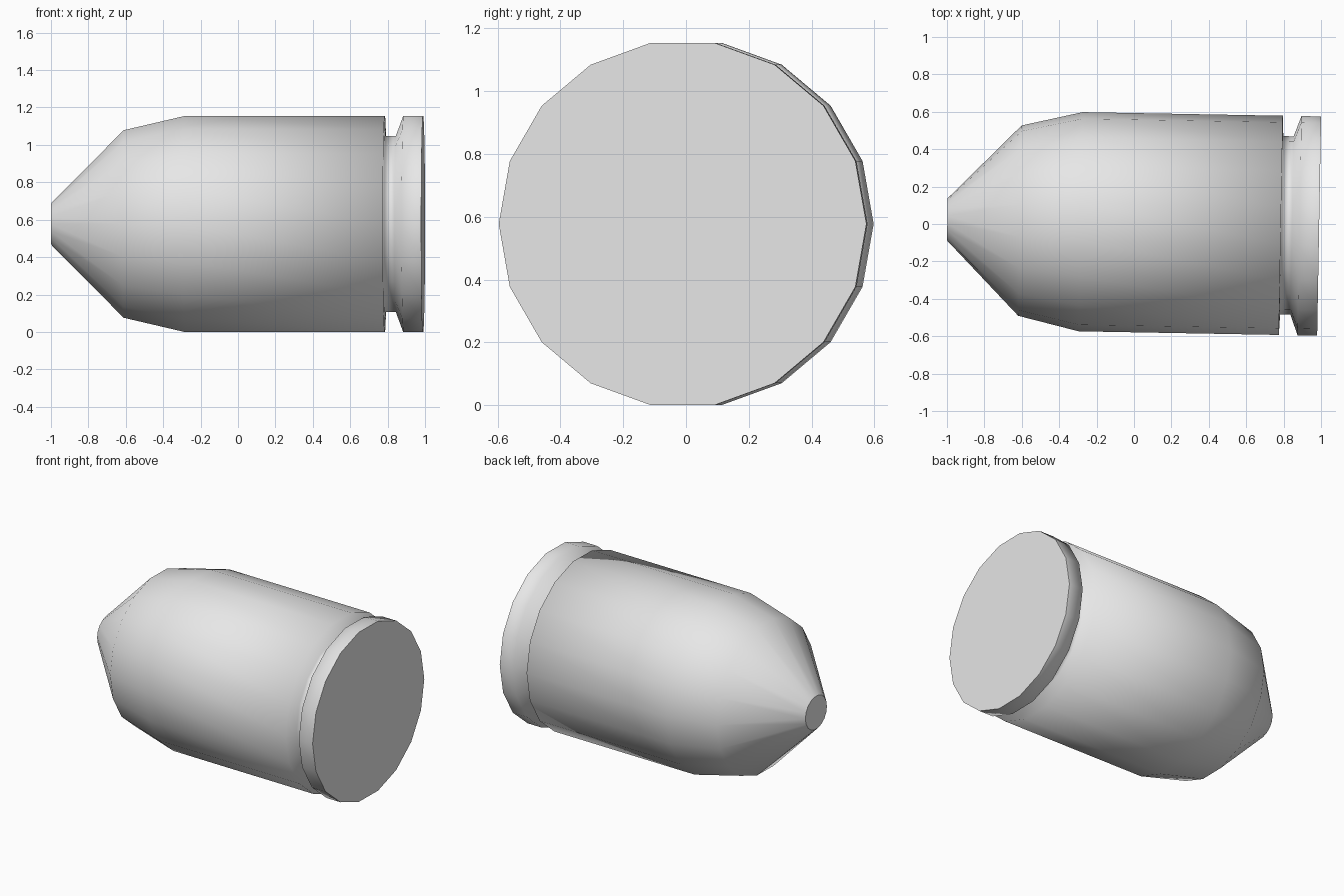
import bpy, bmesh, math
from mathutils import Matrix

cube = bpy.data.objects.get("Cube")
if cube:
    bpy.data.objects.remove(cube, do_unlink=True)

SIDES = 18
# Profile along the axis, nose to base: (x, radius)
PROFILE = [(-0.998, 0.113), (-0.61, 0.509), (-0.285, 0.586), (0.785, 0.586),
           (0.79, 0.477), (0.845, 0.477), (0.885, 0.586), (0.99, 0.586)]


def make_material(name, colour):
    mat = bpy.data.materials.new(name)
    mat.use_nodes = True
    mat.diffuse_color = colour
    mat.node_tree.nodes["Principled BSDF"].inputs["Base Color"].default_value = colour
    return mat


def lathe(name, profile, mat):
    """Turn a profile around the x axis, with flat end caps."""
    bm = bmesh.new()
    rings = []
    for x, r in profile:
        angles = [math.tau * i / SIDES for i in range(SIDES)]
        rings.append([bm.verts.new((x, r * math.cos(a), r * math.sin(a))) for a in angles])
    for a, b in zip(rings, rings[1:]):
        for i in range(SIDES):
            j = (i + 1) % SIDES
            bm.faces.new((a[i], a[j], b[j], b[i])).smooth = True
    # Flat nose and base with crisp rims
    for ring in (rings[0], rings[-1]):
        cap = bm.faces.new(ring)
        for edge in cap.edges:
            edge.smooth = False
    bmesh.ops.recalc_face_normals(bm, faces=bm.faces[:])
    mesh = bpy.data.meshes.new(name)
    bm.to_mesh(mesh)
    bm.free()
    mesh.materials.append(mat)
    obj = bpy.data.objects.new(name, mesh)
    bpy.context.collection.objects.link(obj)
    return obj


# Blunt-nosed shell with a grooved rim, turned very slightly off the x axis
shell = lathe("shell_body", PROFILE, make_material("light_grey", (0.8, 0.8, 0.8, 1)))
radius = max(r for _, r in PROFILE)
height = radius * math.sin(math.radians(80))
shell.matrix_world = Matrix.Translation((0, 0.007, height)) @ Matrix.Rotation(-0.018, 4, "Z")
